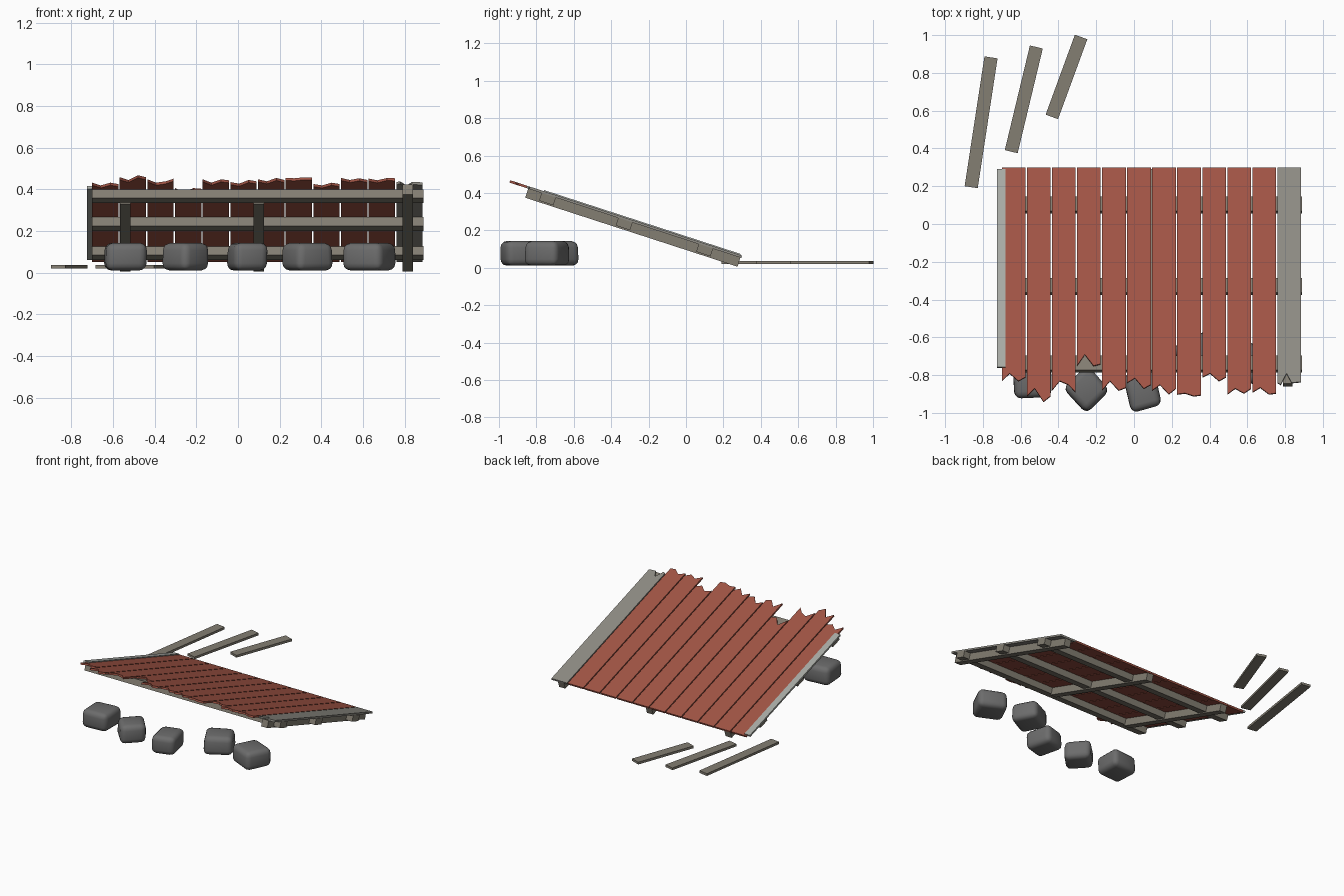
import bpy, bmesh, math, random
from mathutils import Matrix, Vector

if "Cube" in bpy.data.objects:
    bpy.data.objects.remove(bpy.data.objects["Cube"])

random.seed(4)
TILT = math.radians(18)
SLOPE = Matrix.Translation((0, 0.30, 0.065)) @ Matrix.Rotation(-TILT, 4, 'X')


def material(name, rgb):
    m = bpy.data.materials.new(name)
    m.diffuse_color = (*rgb, 1)
    m.use_nodes = True
    m.node_tree.nodes["Principled BSDF"].inputs["Base Color"].default_value = m.diffuse_color
    return m


RED = material("red_paint", (0.36, 0.09, 0.06))
GREY = material("weathered_wood", (0.27, 0.26, 0.23))
BROWN = material("bare_wood", (0.23, 0.21, 0.17))
PALE = material("pale_trim", (0.40, 0.41, 0.38))
STONE = material("stone", (0.15, 0.15, 0.15))


def finish(name, bm, mat, matrix):
    bmesh.ops.recalc_face_normals(bm, faces=bm.faces)
    me = bpy.data.meshes.new(name)
    bm.to_mesh(me)
    bm.free()
    ob = bpy.data.objects.new(name, me)
    bpy.context.collection.objects.link(ob)
    me.materials.append(mat)
    ob.matrix_world = matrix
    return ob


def prism(name, outline, z0, z1, mat, matrix=SLOPE):
    # flat outline extruded from z0 to z1
    bm = bmesh.new()
    face = bm.faces.new([bm.verts.new((x, y, z0)) for x, y in outline])
    ext = bmesh.ops.extrude_face_region(bm, geom=[face])
    top = [v for v in ext["geom"] if isinstance(v, bmesh.types.BMVert)]
    bmesh.ops.translate(bm, verts=top, vec=(0, 0, z1 - z0))
    return finish(name, bm, mat, matrix)


def along(y):
    # world y -> distance measured along the sloping panel
    return (y - 0.30) / math.cos(TILT)


def bar(name, x0, x1, y0, y1, z0, z1, mat):
    a, b = along(y0), along(y1)
    return prism(name, [(x0, a), (x1, a), (x1, b), (x0, b)], z0, z1, mat)


# planks with splintered upper ends
ENDS = [(.83, .79, .83, .81), (.91, .87, .94, .91), (.88, .83, .85, .89),
        (.75, .69, .75, .74), (.88, .83, .88, .865), (.84, .815, .87, .85),
        (.88, .85, .90, .87), (.90, .895, .91, .905), (.81, .79, .83, .81),
        (.90, .87, .895, .87), (.89, .865, .90, .895), (.84, .85, .79, .84)]
W = 0.1327
for i, ends in enumerate(ENDS):
    x0 = -0.70 + i * W
    w = W - 0.007
    fr = (0, 0.33, 0.70, 1) if i < 11 else (0, 0.14, 0.38, 0.60)
    tip = [(x0 + w * f, along(-e)) for f, e in zip(fr, ends)]
    if i == 11:
        tip.append((x0 + w, along(-0.835)))
    last = i == 11
    prism("edge_plank" if last else f"red_plank_{i + 1}",
          [(x0 + w, 0), (x0, 0)] + tip, -0.013, 0, GREY if last else RED)

# pale trim strip on the left edge
bar("edge_trim", -0.725, -0.68, 0.29, -0.76, -0.008, 0.006, PALE)

# cross beams and long rails under the planks
for i, y in enumerate((0.11, -0.32, -0.73)):
    bar(f"cross_beam_{i + 1}", -0.70, 0.89, y + 0.038, y - 0.038, -0.056, -0.012, BROWN)
for i, (x, end) in enumerate(((-0.54, -0.70), (0.10, -0.70), (0.815, -0.84))):
    bar(f"rail_{i + 1}", x - 0.025, x + 0.025, 0.295, end, -0.064, -0.012, BROWN)

# loose boards lying behind
for i, (a, b) in enumerate((((-.862, .195), (-.757, .882)),
                            ((-.65, .383), (-.517, .937)),
                            ((-.435, .567), (-.28, .99)))):
    a, b = Vector(a), Vector(b)
    d = b - a
    m = Matrix.Translation((*((a + b) / 2), 0)) @ Matrix.Rotation(math.atan2(d.y, d.x), 4, 'Z')
    h, w = d.length / 2, 0.035
    prism(f"loose_board_{i + 1}", [(-h, -w), (h, -w), (h, w), (-h, w)], 0.02, 0.037, BROWN, m)

# rounded boulders: (x, y, width, depth, turn)
ROCKS = [(-.54, -.825, .205, .20, 3), (-.25, -.875, .18, .185, 43),
         (.045, -.88, .165, .20, 14), (.335, -.69, .20, .19, 28), (.63, -.74, .20, .19, -25)]
for i, (x, y, w, d, turn) in enumerate(ROCKS):
    bm = bmesh.new()
    bmesh.ops.create_cube(bm, size=1)
    for v in bm.verts:
        k = random.uniform(0.92, 1.06)
        v.co = (v.co.x * w * k, v.co.y * d * k, v.co.z * 0.132)
    bmesh.ops.bevel(bm, geom=bm.edges[:], offset=0.035, segments=3, profile=0.5, affect='EDGES')
    for f in bm.faces:
        f.smooth = True
    finish(f"boulder_{i + 1}", bm, STONE,
           Matrix.Translation((x, y, 0.077)) @ Matrix.Rotation(math.radians(turn), 4, 'Z'))
